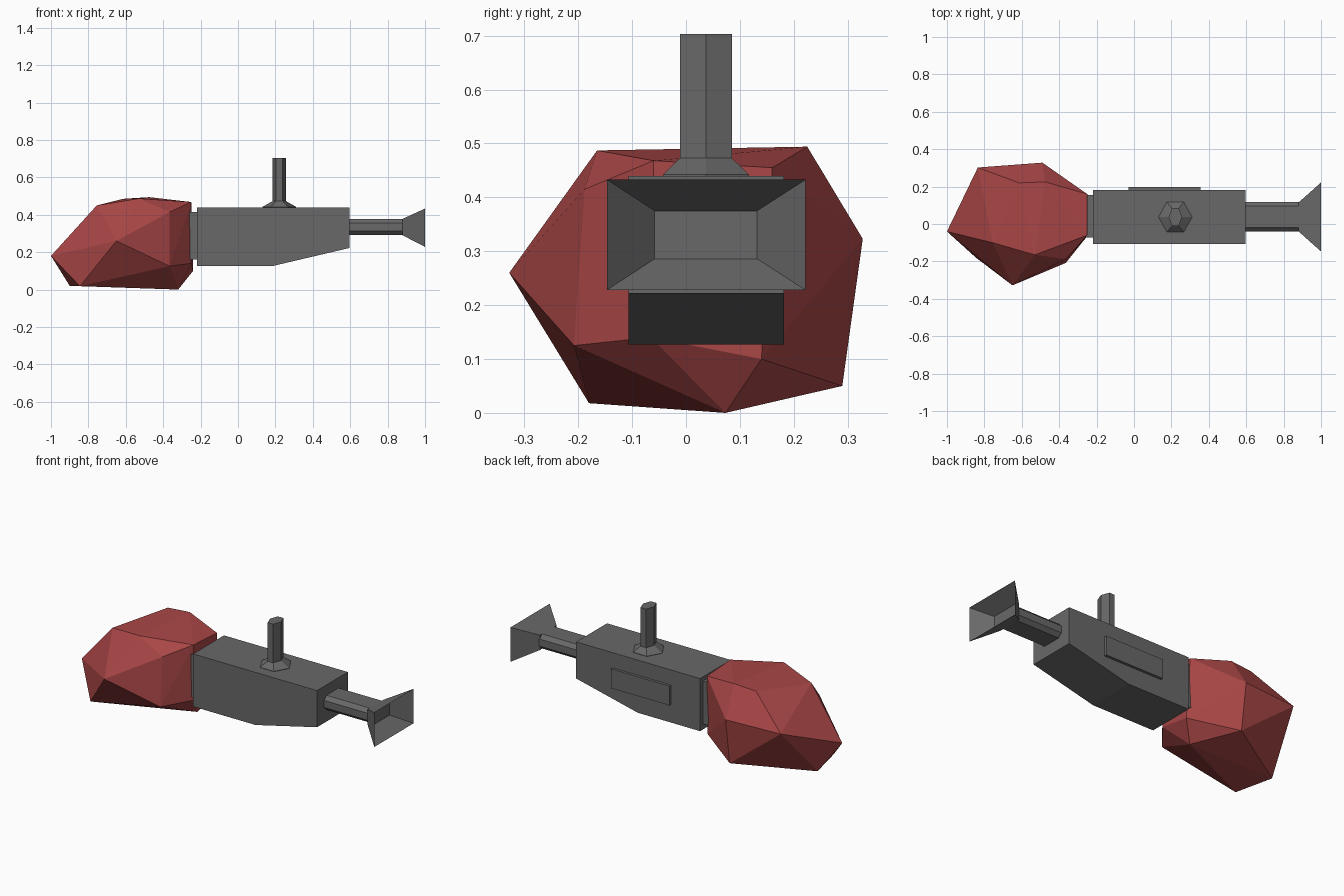
import bpy, bmesh, math

if "Cube" in bpy.data.objects:
    bpy.data.objects.remove(bpy.data.objects["Cube"])


def material(name, colour):
    m = bpy.data.materials.new(name)
    m.diffuse_color = (*colour, 1)
    m.use_nodes = True
    m.node_tree.nodes["Principled BSDF"].inputs["Base Color"].default_value = m.diffuse_color
    return m


GREY = material("dark_grey", (0.14, 0.14, 0.14))
RED = material("bag_red", (0.40, 0.062, 0.062))


def finish(name, bm, mat):
    bmesh.ops.recalc_face_normals(bm, faces=bm.faces)
    me = bpy.data.meshes.new(name)
    bm.to_mesh(me)
    bm.free()
    me.materials.append(mat)
    ob = bpy.data.objects.new(name, me)
    bpy.context.collection.objects.link(ob)
    return ob


def loft(name, rings, mat=GREY):
    """Skin matching rings of points and cap both ends."""
    bm = bmesh.new()
    vs = [[bm.verts.new(p) for p in ring] for ring in rings]
    n = len(vs[0])
    for a, b in zip(vs, vs[1:]):
        for i in range(n):
            j = (i + 1) % n
            bm.faces.new((a[i], a[j], b[j], b[i]))
    bm.faces.new(vs[0])
    bm.faces.new(vs[-1])
    return finish(name, bm, mat)


def rect(x, y0, y1, z0, z1):
    return [(x, y0, z0), (x, y1, z0), (x, y1, z1), (x, y0, z1)]


def octagon(x, y0, y1, z0, z1, c):
    return [(x, y0 + c, z0), (x, y1 - c, z0), (x, y1, z0 + c), (x, y1, z1 - c),
            (x, y1 - c, z1), (x, y0 + c, z1), (x, y0, z1 - c), (x, y0, z0 + c)]


def hexagon(z, rx, ry):
    return [(0.221 + rx * math.cos(i * math.pi / 3),
             0.037 + ry * math.sin(i * math.pi / 3) / math.sin(math.pi / 3), z)
            for i in range(6)]


# Main body: side profile with the underside rising toward the nozzle
profile = [(-0.22, 0.127), (0.19, 0.127), (0.595, 0.222), (0.595, 0.44), (-0.22, 0.44)]
loft("body", [[(x, y, z) for x, z in profile] for y in (-0.107, 0.182)])

# Raised panel on the back side
loft("side_panel", [rect(x, 0.175, 0.198, 0.235, 0.35) for x in (-0.03, 0.355)])

# Collar between the body and the bag
loft("bag_collar", [rect(x, -0.072, 0.155, 0.16, 0.415) for x in (-0.265, -0.21)])

# Outlet pipe and hollow flared nozzle
loft("outlet_pipe", [octagon(x, -0.04, 0.118, 0.292, 0.378, 0.022) for x in (0.58, 0.89)])
loft("nozzle", [rect(0.88, -0.04, 0.115, 0.29, 0.378),
                rect(1.0, -0.147, 0.222, 0.228, 0.433),
                rect(0.905, -0.058, 0.132, 0.286, 0.375)])

# Upright handle post with a flared foot
loft("handle_post", [hexagon(0.43, 0.09, 0.08), hexagon(0.442, 0.09, 0.08),
                     hexagon(0.473, 0.036, 0.048), hexagon(0.703, 0.036, 0.048)])

# Faceted bag: convex hull of its corner points
corners = [
    (-1.0, -0.04, 0.18), (-0.65, -0.328, 0.26), (-0.845, -0.18, 0.018),
    (-0.9, 0.05, 0.02), (-0.49, 0.29, 0.05), (-0.49, 0.328, 0.323),
    (-0.835, 0.302, 0.32), (-0.755, -0.10, 0.45), (-0.615, 0.22, 0.485),
    (-0.475, 0.225, 0.494), (-0.53, -0.165, 0.487), (-0.365, -0.188, 0.415),
    (-0.365, -0.208, 0.125), (-0.25, 0.16, 0.455), (-0.25, -0.06, 0.468),
    (-0.25, -0.065, 0.14), (-0.24, 0.14, 0.10), (-0.32, 0.073, 0.0),
]
bm = bmesh.new()
for p in corners:
    bm.verts.new(p)
hull = bmesh.ops.convex_hull(bm, input=bm.verts)
unused = [v for v in bm.verts if not v.link_faces]
bmesh.ops.delete(bm, geom=unused, context='VERTS')
finish("bag", bm, RED)
